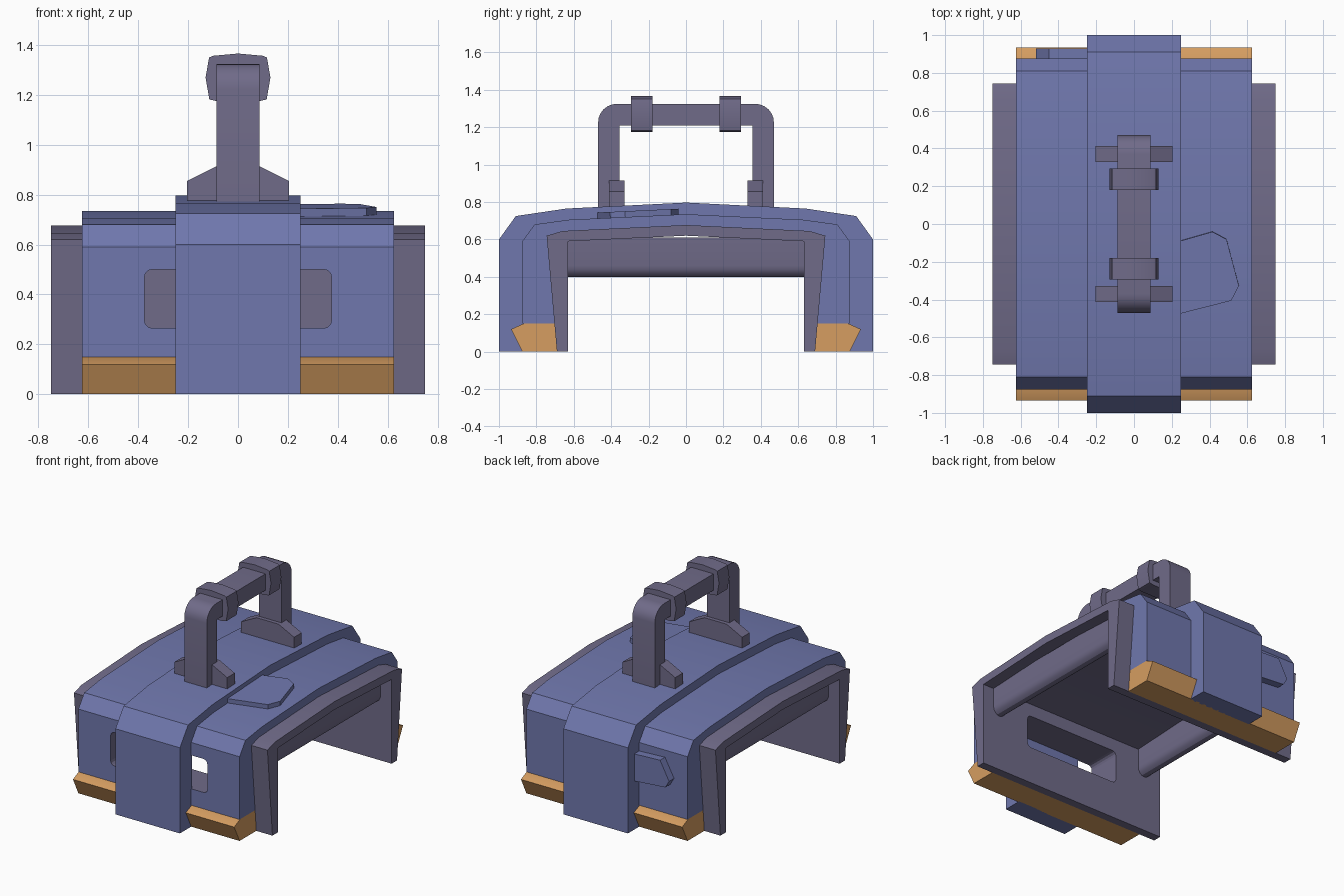
import bpy, bmesh, math
from mathutils import Vector

if "Cube" in bpy.data.objects:
    bpy.data.objects.remove(bpy.data.objects["Cube"])


def material(name, rgb):
    m = bpy.data.materials.new(name)
    m.diffuse_color = (*rgb, 1)
    m.use_nodes = True
    m.node_tree.nodes["Principled BSDF"].inputs["Base Color"].default_value = m.diffuse_color
    return m


BLUE = material("slate_blue", (0.162, 0.187, 0.42))
PURPLE = material("grey_purple", (0.162, 0.147, 0.25))
ORANGE = material("warm_orange", (0.67, 0.34, 0.12))


def prism(name, pts, axis, a, b, mat, smooth=True):
    """Extrude a 2D outline along an axis; outline is yz, xz or xy."""
    bm = bmesh.new()

    def place(p, t):
        return {"x": (t, p[0], p[1]), "y": (p[0], t, p[1]), "z": (p[0], p[1], t)}[axis]
    face = bm.faces.new([bm.verts.new(place(p, a)) for p in pts])
    ext = bmesh.ops.extrude_face_region(bm, geom=[face])
    shift = Vector(place((0, 0), b - a))
    for v in ext["geom"]:
        if isinstance(v, bmesh.types.BMVert):
            v.co += shift
    bmesh.ops.recalc_face_normals(bm, faces=bm.faces)
    me = bpy.data.meshes.new(name)
    bm.to_mesh(me)
    bm.free()
    me.materials.append(mat)
    ob = bpy.data.objects.new(name, me)
    bpy.context.collection.objects.link(ob)
    if smooth:
        activate(ob)
        bpy.ops.object.shade_smooth_by_angle(angle=math.radians(25))
    return ob


def activate(ob):
    bpy.ops.object.select_all(action='DESELECT')
    ob.select_set(True)
    bpy.context.view_layer.objects.active = ob


def mirrored(half):
    """Half outline from the +side up to the centre, mirrored to the other side."""
    return half + [(-p[0], p[1]) for p in reversed(half) if p[0] > 1e-6]


def arch(name, outer, inner, half_width, mat):
    pts = mirrored(outer) + mirrored(inner)[::-1]
    return prism(name, pts, "x", -half_width, half_width, mat)


def arc(cx, cy, r, a0, a1, n=6):
    return [(cx + r * math.cos(math.radians(a0 + (a1 - a0) * i / n)),
             cy + r * math.sin(math.radians(a0 + (a1 - a0) * i / n))) for i in range(n + 1)]


# Nested arches: liner, shell and centre band
liner = arch("inner_liner", [(.69, 0), (.745, .62), (.66, .645), (0, .677)],
             [(.63, 0), (.63, .59), (0, .62)], .75, PURPLE)
shell_outer = [(.875, .15), (.875, .59), (.81, .68), (.63, .705), (0, .735)]
shell = arch("main_shell", shell_outer, [(.67, .15), (.67, .61), (0, .64)], .625, BLUE)
arch("centre_band", [(1, 0), (1, .6), (.91, .725), (.64, .765), (0, .797)],
     [(.865, 0), (.865, .585), (.80, .67), (.62, .695), (0, .725)], .25, BLUE)

# Window cut through the front wall only
r, wx, z0, z1 = .03, .375, .265, .5
window = (arc(wx - r, z1 - r, r, 0, 90, 3) + arc(-wx + r, z1 - r, r, 90, 180, 3)
          + arc(-wx + r, z0 + r, r, 180, 270, 3) + arc(wx - r, z0 + r, r, 270, 360, 3))
cutter = prism("window_cutter", window, "y", -.95, -.5, PURPLE, False)
for ob in (liner, shell):
    mod = ob.modifiers.new("window", 'BOOLEAN')
    mod.object = cutter
    mod.operation = 'DIFFERENCE'
    mod.solver = 'EXACT'
    mod.material_mode = 'TRANSFER'
    activate(ob)
    bpy.ops.object.modifier_apply(modifier=mod.name)
bpy.data.objects.remove(cutter)

# Orange skirts and handle fittings, front and back
grip = mirrored([(.085, 1.175), (.115, 1.182), (.13, 1.27), (.116, 1.35), (.10, 1.357), (0, 1.366)])
foot = mirrored([(.205, .76), (.205, .855), (.085, .915)])
for s, side in ((-1, "front"), (1, "back")):
    skirt = [(.69, 0), (.875, 0), (.935, .12), (.868, .15), (.69, .15)]
    prism(side + "_skirt", [(s * y, z) for y, z in skirt], "x", -.625, .625, ORANGE)
    prism(side + "_grip_ring", grip, "y", s * .18, s * .295, PURPLE)
    prism(side + "_handle_foot", foot, "y", s * .328, s * .412, PURPLE)

# Carry handle
handle = mirrored([(.47, .76)] + arc(.37, 1.225, .10, 0, 90)) \
    + mirrored([(.355, .76), (.355, 1.21)])[::-1]
prism("carry_handle", handle, "x", -.087, .087, PURPLE)

# Round-bottomed rails hanging under the roof at each end
for s, side in ((-1, "left"), (1, "right")):
    cx = s * .615
    rail = [(cx + .05, .61)] + [(x, .46 + (z - .46) * 1.2)
                                for x, z in arc(cx, .46, .05, 0, -180, 8)] + [(cx - .05, .61)]
    prism(side + "_roof_rail", rail, "y", -.64, .64, PURPLE)

# Raised flap on the roof, following its slope
flap = prism("roof_flap", [(.24, -.475), (.515, -.405), (.555, -.325), (.49, -.08),
                           (.415, -.04), (.24, -.09)], "z", -.012, .031, BLUE)
flap.rotation_euler.x = .047
flap.location.z = .735

# Raised pad on the back wall, with a bevelled outer edge
prism("back_pad", [(-.24, .53), (-.45, .54), (-.52, .41), (-.49, .36), (-.24, .34)],
      "y", .86, .93, BLUE)
